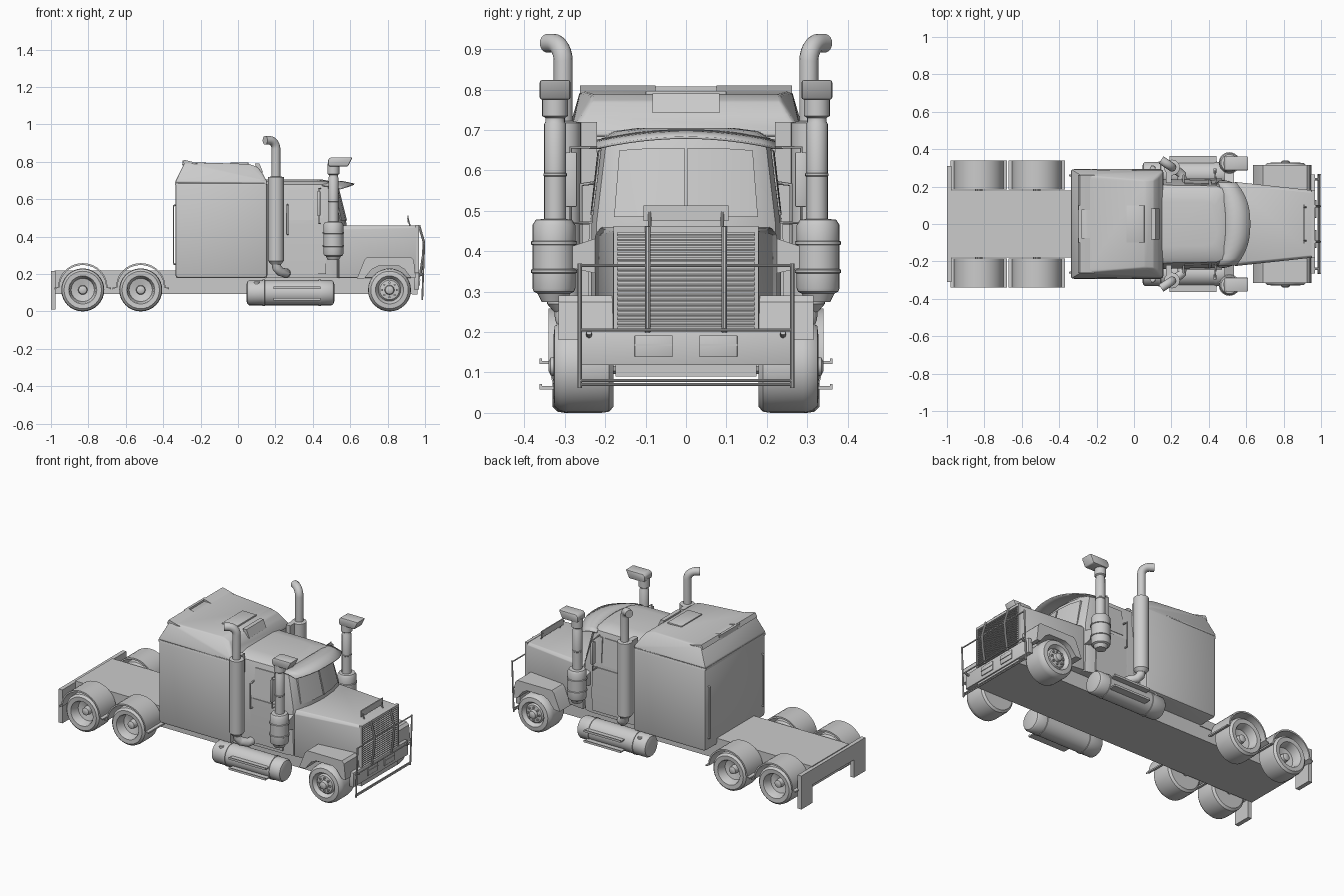
import bpy, bmesh, math
from mathutils import Vector, Matrix


def finish(name, bm, bevel=0.0, mirror=False, seg=2):
    bmesh.ops.recalc_face_normals(bm, faces=bm.faces)
    if bevel:
        bmesh.ops.bevel(bm, geom=list(bm.edges), offset=bevel, segments=seg, profile=0.5, affect='EDGES')
    me = bpy.data.meshes.new(name)
    bm.to_mesh(me)
    bm.free()
    ob = bpy.data.objects.new(name, me)
    bpy.context.collection.objects.link(ob)
    if mirror:
        m = ob.modifiers.new("Mirror", 'MIRROR')
        m.use_axis = (False, True, False)
    return ob


def hull(name, pts, bevel=0.0, mirror=False):
    bm = bmesh.new()
    for p in pts:
        bm.verts.new(p)
    bmesh.ops.convex_hull(bm, input=bm.verts)
    bmesh.ops.dissolve_limit(bm, angle_limit=0.01, verts=bm.verts, edges=bm.edges)
    return finish(name, bm, bevel, mirror)


def box(name, x, y, z, bevel=0.0, mirror=False):
    return hull(name, [(a, b, c) for a in x for b in y for c in z], bevel, mirror)


def prism(name, profile, y0, y1, bevel=0.0, mirror=False):
    bm = bmesh.new()
    f = bm.faces.new([bm.verts.new((x, y0, z)) for x, z in profile])
    ext = bmesh.ops.extrude_face_region(bm, geom=[f])
    bmesh.ops.translate(bm, vec=(0, y1 - y0, 0), verts=[v for v in ext['geom'] if isinstance(v, bmesh.types.BMVert)])
    return finish(name, bm, bevel, mirror)


def loft(name, rings, closed=True, caps=True, mirror=False):
    bm = bmesh.new()
    vs = [[bm.verts.new(p) for p in r] for r in rings]
    n = len(rings[0])
    for a, b in zip(vs, vs[1:]):
        for i in range(n if closed else n - 1):
            j = (i + 1) % n
            bm.faces.new((a[i], a[j], b[j], b[i]))
    if caps:
        bm.faces.new(vs[0])
        bm.faces.new(vs[-1])
    return finish(name, bm, 0, mirror)


def lathe(name, profile, axis, loc, seg=32, mirror=True):
    # profile holds (radius, distance along axis)
    rot = {'X': Matrix.Rotation(math.pi / 2, 3, 'Y'), 'Y': Matrix.Rotation(-math.pi / 2, 3, 'X'),
           'Z': Matrix.Identity(3)}[axis]
    rings = [[Vector(loc) + rot @ Vector((r * math.cos(2 * math.pi * i / seg), r * math.sin(2 * math.pi * i / seg), h))
              for i in range(seg)] for r, h in profile]
    return loft(name, rings, mirror=mirror)


def tube(name, pts, r, mirror=True, res=3):
    cu = bpy.data.curves.new(name, 'CURVE')
    cu.dimensions, cu.bevel_depth, cu.bevel_resolution, cu.use_fill_caps = '3D', r, res, True
    sp = cu.splines.new('POLY')
    sp.points.add(len(pts) - 1)
    for q, p in zip(sp.points, pts):
        q.co = (*p, 1)
    tmp = bpy.data.objects.new(name, cu)
    bpy.context.collection.objects.link(tmp)
    bpy.context.view_layer.update()
    me = bpy.data.meshes.new_from_object(tmp.evaluated_get(bpy.context.evaluated_depsgraph_get()))
    bpy.data.objects.remove(tmp)
    bm = bmesh.new()
    bm.from_mesh(me)
    return finish(name, bm, 0, mirror)


# Chassis, rear deck, tail plate with mud flaps
box("chassis", (-0.98, 0.95), (-0.175, 0.175), (0.092, 0.18))
box("rear_deck", (-0.98, -0.32), (-0.18, 0.18), (0.17, 0.22))
box("tail_plate", (-1.0, -0.975), (-0.31, 0.31), (0.12, 0.215))
box("mud_flap", (-1.0, -0.975), (0.2, 0.31), (0.01, 0.13), mirror=True)

# Rear wheels and round fenders
rear_profile = [(0.07, 0.19), (0.1, 0.19), (0.113, 0.2), (0.115, 0.22), (0.115, 0.30), (0.112, 0.318), (0.1, 0.33),
                (0.075, 0.328), (0.07, 0.32), (0.062, 0.275), (0.025, 0.265), (0.022, 0.295), (0.012, 0.3)]
for k, cx in enumerate((-0.83, -0.52)):
    lathe(f"rear_wheel_{k}", rear_profile, 'Y', (cx, 0, 0.115))
    arc = [math.pi * i / 20 for i in range(21)]
    outer = [(cx + 0.132 * math.cos(a), 0.13 + 0.128 * math.sin(a)) for a in arc]
    inner = [(cx + 0.124 * math.cos(a), 0.13 + 0.118 * math.sin(a)) for a in reversed(arc)]
    prism(f"rear_fender_{k}", outer + [(cx - 0.15, 0.127), (cx - 0.15, 0.118)] + inner
          + [(cx + 0.15, 0.118), (cx + 0.15, 0.127)], 0.185, 0.34, mirror=True)
tube("rear_axle_a", [(-0.83, -0.2, 0.115), (-0.83, 0.2, 0.115)], 0.02, False)
tube("rear_axle_b", [(-0.52, -0.2, 0.115), (-0.52, 0.2, 0.115)], 0.02, False)

# Front wheels with hub and lug nuts
lathe("front_wheel", [(0.07, 0.18), (0.1, 0.18), (0.112, 0.19), (0.115, 0.21), (0.115, 0.29), (0.112, 0.31),
                      (0.1, 0.325), (0.075, 0.328), (0.068, 0.318), (0.06, 0.305), (0.052, 0.315), (0.026, 0.318),
                      (0.022, 0.335), (0.012, 0.34)], 'Y', (0.81, 0, 0.115))
for i in range(8):
    a = i * math.pi / 4
    lathe(f"lug_nut_{i}", [(0.006, 0.314), (0.006, 0.326)], 'Y',
          (0.81 + 0.039 * math.cos(a), 0, 0.115 + 0.039 * math.sin(a)), 6)

# Angular front fenders
prism("front_fender", [(0.635, 0.175), (0.675, 0.275), (0.69, 0.29), (0.925, 0.29), (0.94, 0.275), (0.95, 0.18),
                       (0.925, 0.18), (0.89, 0.225), (0.86, 0.243), (0.75, 0.243), (0.715, 0.225), (0.675, 0.175)],
      0.16, 0.315, mirror=True)

# Hood, cowl and bug deflector
hull("hood", [(x, s * w, z) for s in (-1, 1) for x, w, z in
              [(0.54, 0.21, 0.46), (0.54, 0.225, 0.44), (0.54, 0.225, 0.18), (0.955, 0.168, 0.46),
               (0.955, 0.18, 0.448), (0.955, 0.18, 0.18)]], 0.003)
box("bug_deflector", (0.905, 0.912), (-0.105, 0.105), (0.475, 0.513))
tube("deflector_leg", [(0.92, 0.09, 0.455), (0.908, 0.09, 0.5)], 0.004)

# Grille: frame with louvres
box("grille_side", (0.95, 0.967), (0.17, 0.18), (0.205, 0.46), mirror=True)
box("grille_top", (0.95, 0.967), (-0.18, 0.18), (0.447, 0.462))
for i in range(19):
    z = 0.213 + i * 0.0123
    hull(f"grille_slat_{i}", [(x, y, z + d) for y in (-0.172, 0.172) for x, d in
                              ((0.95, 0.009), (0.965, 0.004), (0.965, 0), (0.95, 0.002))])

# Bumper and lights
box("bumper", (0.94, 0.968), (-0.265, 0.265), (0.118, 0.207), 0.002)
box("bumper_lip", (0.93, 0.96), (-0.175, 0.175), (0.09, 0.12))
box("bumper_light", (0.965, 0.973), (0.033, 0.127), (0.138, 0.192), 0.002, True)
box("light_brow", (0.965, 0.976), (0.033, 0.127), (0.165, 0.171), mirror=True)

# Bull bar
tube("bull_bar_outer_post", [(0.985, 0.263, 0.062), (0.99, 0.263, 0.2), (0.996, 0.263, 0.37)], 0.005)
tube("bull_bar_inner_post", [(0.975, 0.095, 0.2), (0.99, 0.095, 0.3), (0.994, 0.095, 0.37), (0.968, 0.095, 0.46)], 0.007)
for k, (x, z) in enumerate([(0.985, 0.07), (0.986, 0.08), (0.99, 0.205), (0.994, 0.365)]):
    tube(f"bull_bar_rail_{k}", [(x, -0.265, z), (x, 0.265, z)], 0.004, False)
tube("bull_bar_mount", [(0.96, 0.24, 0.19), (0.992, 0.24, 0.2)], 0.007)

# Cab shell with bowed front
def cab_ring(z, xr, xf, w, bow):
    half = [(xr, w), (xf - 0.06, w * 0.98), (xf - 0.02, w * 0.93), (xf, w * 0.8), (xf + bow * 0.7, w * 0.45), (xf + bow, 0)]
    return [(x, y, z) for x, y in half] + [(x, -y, z) for x, y in reversed(half[:-1])]

loft("cab", [cab_ring(0.18, 0.15, 0.55, 0.235, 0.01), cab_ring(0.3, 0.15, 0.55, 0.24, 0.01),
             cab_ring(0.47, 0.15, 0.55, 0.238, 0.03), cab_ring(0.65, 0.15, 0.505, 0.215, 0.03),
             cab_ring(0.68, 0.15, 0.495, 0.208, 0.03), cab_ring(0.697, 0.15, 0.47, 0.18, 0.02),
             cab_ring(0.705, 0.15, 0.43, 0.12, 0.02)])

# Windscreen panes, side windows and door panel
def front_x(y, z):
    t = (z - 0.47) / 0.18
    return 0.553 - 0.045 * t + 0.03 * (1 - (abs(y) / 0.18) ** 2)

hull("windscreen_pane", [(front_x(y, z) + d, y, z) for d in (-0.01, 0.004) for y, z in
                         [(0.004, 0.485), (0.09, 0.485), (0.178, 0.485), (0.004, 0.655), (0.09, 0.655), (0.165, 0.65)]],
     mirror=True)
hull("side_window", [(x, w + d, z) for d in (-0.01, 0.004) for x, w, z in
                     [(0.27, 0.233, 0.49), (0.40, 0.231, 0.49), (0.27, 0.215, 0.65), (0.40, 0.212, 0.65)]], mirror=True)
hull("quarter_window", [(x, w + d, z) for d in (-0.01, 0.005) for x, w, z in
                        [(0.41, 0.23, 0.5), (0.455, 0.228, 0.5), (0.415, 0.213, 0.65), (0.44, 0.21, 0.65)]], mirror=True)
hull("door_panel", [(x, w + d, z) for d in (-0.01, 0.003) for x in (0.255, 0.47) for w, z in
                    [(0.237, 0.2), (0.24, 0.3), (0.237, 0.47)]], mirror=True)

# Sun visor over the windscreen
ys = [0.222 * i / 6 for i in range(-6, 7)]
visor = loft("sun_visor", [[(x0 - b * (abs(y) / 0.222) ** 2.5, y, z0 - 0.026 * (abs(y) / 0.222) ** 2) for y in ys]
                           for x0, b, z0 in ((0.49, 0.04, 0.702), (0.56, 0.06, 0.697), (0.622, 0.075, 0.684))],
             closed=False, caps=False)
visor.modifiers.new("Thickness", 'SOLIDIFY').thickness = 0.006

# Sleeper box with tapered roof
box("sleeper", (-0.335, 0.157), (-0.293, 0.293), (0.178, 0.69), 0.016)
box("sleeper_seam", (-0.337, 0.15), (-0.287, 0.287), (0.675, 0.69))
hull("sleeper_roof", [(x, s * w, z) for s in (-1, 1) for x, w, z in
                      [(-0.335, 0.285, 0.683), (-0.335, 0.292, 0.695), (-0.285, 0.262, 0.797), (-0.24, 0.24, 0.797),
                       (0.06, 0.232, 0.788), (0.105, 0.235, 0.772), (0.13, 0.245, 0.74), (0.155, 0.285, 0.695),
                       (0.155, 0.285, 0.683)]], 0.006)
prism("roof_ridge", [(-0.3, 0.785), (-0.288, 0.81), (-0.275, 0.808), (-0.21, 0.79)], 0.075, 0.262, mirror=True)
box("roof_ridge_centre", (-0.298, -0.282), (-0.1, 0.1), (0.78, 0.808))
box("roof_hatch", (-0.04, 0.055), (-0.1, 0.1), (0.785, 0.797), 0.002)
hull("roof_vent", [(x, y, z) for y in (-0.083, 0.083) for x, z in
                   [(0.09, 0.79), (0.115, 0.79), (0.135, 0.742), (0.11, 0.742)]])

# Grab rails on sleeper back and doors
for nm, x, x2, y, z0, z1 in [("sleeper_rail", -0.33, -0.345, 0.26, 0.25, 0.57), ("door_rail", 0.265, 0.265, 0.26, 0.41, 0.57)]:
    y_in = y if x != x2 else 0.22
    tube(nm, [(x, y_in, z0), (x2, y, z0 + 0.005), (x2, y, z1 - 0.005), (x, y_in, z1)], 0.005)

# Mirrors
box("mirror", (0.425, 0.44), (0.27, 0.298), (0.51, 0.645), 0.003, True)
tube("mirror_frame", [(0.44, 0.2, 0.657), (0.432, 0.285, 0.657), (0.432, 0.285, 0.47), (0.44, 0.22, 0.47)], 0.004)

# Exhaust stacks: muffler, elbow and curved outlet
lathe("exhaust_muffler", [(0.025, 0.25), (0.042, 0.27), (0.042, 0.718), (0.024, 0.722)], 'Z', (0.203, 0.302, 0), 24)
out = Vector((-0.83, 0.55, 0))
bend = [Vector((0.203, 0.304, 0.87)) + out * 0.045 * (1 - math.cos(a)) + Vector((0, 0, 0.045 * math.sin(a)))
        for a in [i * math.pi / 12 for i in range(7)]]
tube("exhaust_outlet", [(0.203, 0.304, 0.71)] + bend + [bend[-1] + out * 0.025], 0.0235, res=6)
tube("exhaust_elbow", [(0.203, 0.302, 0.28), (0.207, 0.3, 0.235), (0.225, 0.29, 0.213), (0.255, 0.265, 0.205),
                       (0.26, 0.2, 0.205)], 0.025, res=5)
box("exhaust_bracket", (0.17, 0.2), (0.22, 0.29), (0.27, 0.72), mirror=True)

# Air cleaners: canister, pipe and forward hood cap
lathe("air_canister", [(0.03, 0.275), (0.04, 0.295), (0.05, 0.3), (0.053, 0.308), (0.053, 0.345), (0.057, 0.347),
                       (0.057, 0.354), (0.053, 0.356), (0.053, 0.415), (0.057, 0.417), (0.057, 0.424), (0.053, 0.426),
                       (0.053, 0.465), (0.045, 0.478), (0.027, 0.48)], 'Z', (0.51, 0.327, 0), 24)
lathe("air_pipe", [(0.027, 0.47), (0.027, 0.585), (0.029, 0.587), (0.029, 0.592), (0.027, 0.594), (0.027, 0.715),
                   (0.024, 0.72), (0.024, 0.73), (0.032, 0.735), (0.032, 0.79)], 'Z', (0.51, 0.324, 0), 24)
prism("air_intake_cap", [(0.482, 0.785), (0.482, 0.812), (0.495, 0.824), (0.612, 0.824), (0.588, 0.775), (0.49, 0.775)],
      0.286, 0.362, 0.006, True)
hull("air_bracket", [(x, y, z) for x in (0.485, 0.535) for y, z in [(0.2, 0.34), (0.2, 0.44), (0.29, 0.36), (0.29, 0.41)]],
     mirror=True)

# Fuel tanks with straps, filler cap and steps
lathe("fuel_tank", [(0.045, 0.045), (0.06, 0.05), (0.067, 0.06), (0.067, 0.13), (0.07, 0.131), (0.07, 0.143),
                    (0.067, 0.144), (0.067, 0.43), (0.07, 0.431), (0.07, 0.443), (0.067, 0.444), (0.067, 0.5),
                    (0.06, 0.51), (0.045, 0.515)], 'X', (0, 0.265, 0.1))
lathe("filler_cap", [(0.016, 0.145), (0.016, 0.172), (0.012, 0.175)], 'Z', (0.1, 0.298, -0.015), 16)
for k, z in enumerate((0.062, 0.125)):
    box(f"tank_step_{k}", (0.19, 0.44), (0.3, 0.363), (z - 0.004, z + 0.004), mirror=True)
    box(f"tank_step_lip_{k}", (0.19, 0.44), (0.357, 0.363), (z - 0.004, z + 0.009), mirror=True)

# Smooth shading with sharp edges kept
for ob in bpy.context.scene.objects:
    ob.select_set(ob.type == 'MESH')
    bpy.context.view_layer.objects.active = ob
bpy.ops.object.shade_smooth_by_angle(angle=math.radians(35))
